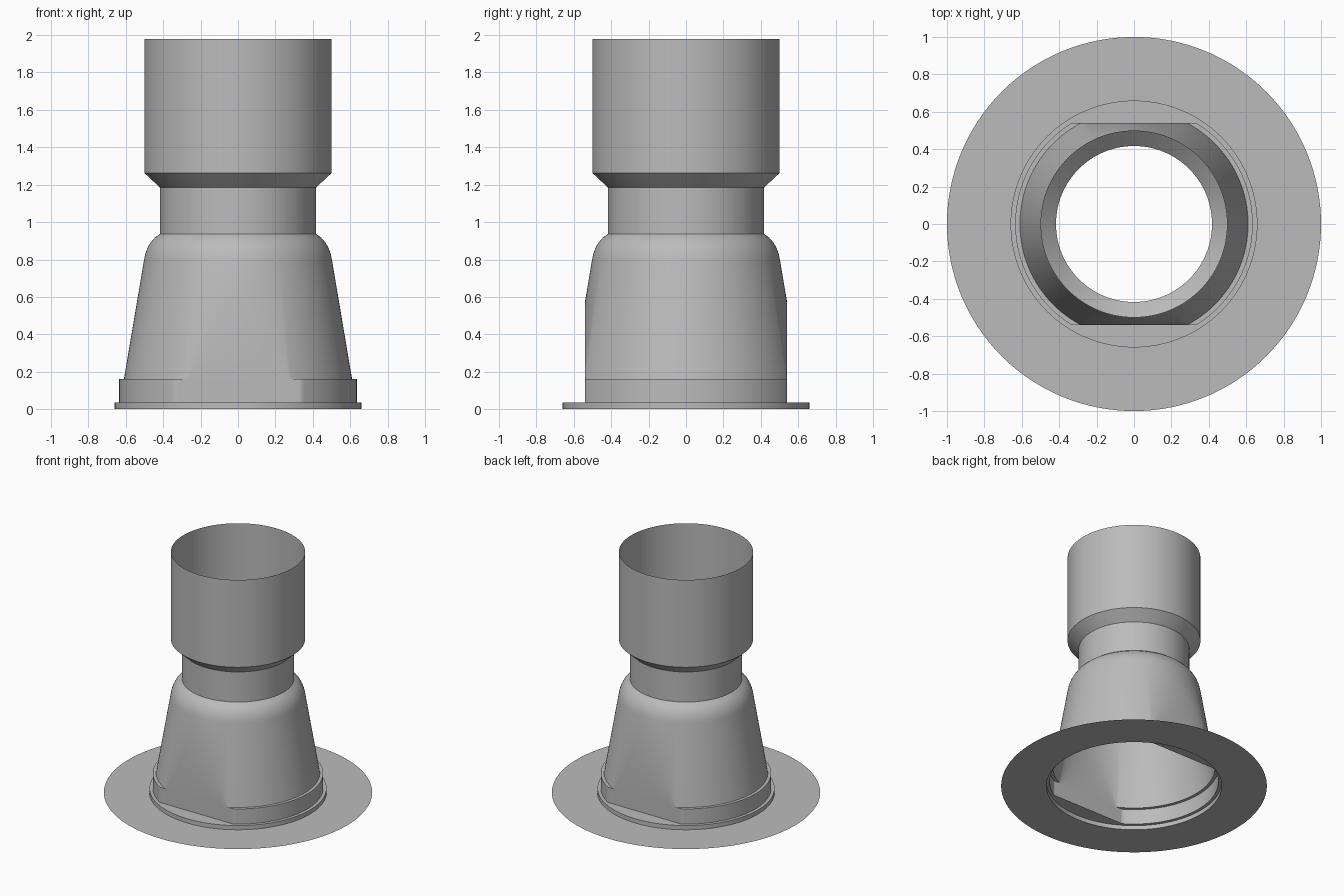
import bpy, bmesh, math

SEGMENTS = 128
FLAT_Y = 0.54      # distance of the two side flats from the axis
COLLAR_Z = 0.035   # flats begin here

cube = bpy.data.objects.get("Cube")
if cube:
    bpy.data.objects.remove(cube)

grey = bpy.data.materials.new("light grey")
grey.use_nodes = True
grey.diffuse_color = (0.5, 0.5, 0.5, 1)
grey.node_tree.nodes["Principled BSDF"].inputs["Base Color"].default_value = (0.5, 0.5, 0.5, 1)


def lathe(name, profile, flats=None):
    """Revolve (radius, z) points into a thin shell; flats(vert) picks points pressed onto the side planes."""
    bm = bmesh.new()
    rings = []
    for r, z in profile:
        angles = [2 * math.pi * i / SEGMENTS for i in range(SEGMENTS)]
        rings.append([bm.verts.new((r * math.cos(a), r * math.sin(a), z)) for a in angles])
    for low, high in zip(rings, rings[1:]):
        for i in range(SEGMENTS):
            j = (i + 1) % SEGMENTS
            bm.faces.new((low[i], low[j], high[j], high[i]))
    if flats:
        # Cut along both planes, then press the outer part flat
        for side in (-1, 1):
            bmesh.ops.bisect_plane(bm, geom=bm.verts[:] + bm.edges[:] + bm.faces[:],
                                   plane_co=(0, side * FLAT_Y, 0), plane_no=(0, side, 0))
        for v in bm.verts:
            if flats(v):
                v.co.y = max(-FLAT_Y, min(FLAT_Y, v.co.y))
        bm.normal_update()
        slivers = [f for f in bm.faces if f.calc_area() < 1e-7]
        bmesh.ops.delete(bm, geom=slivers, context="FACES")
    mesh = bpy.data.meshes.new(name)
    bm.to_mesh(mesh)
    bm.free()
    mesh.materials.append(grey)
    obj = bpy.data.objects.new(name, mesh)
    bpy.context.collection.objects.link(obj)
    bpy.ops.object.select_all(action="DESELECT")
    bpy.context.view_layer.objects.active = obj
    obj.select_set(True)
    bpy.ops.object.shade_smooth_by_angle(angle=math.radians(35))
    return obj


# Flat sheet on the ground
lathe("flange", [(1.0, 0), (0.66, 0)])

# Low round collar whose top closes in to the flattened body
lathe("collar", [(0.66, 0), (0.66, COLLAR_Z), (0.635, COLLAR_Z)],
      lambda v: v.co.xy.length < 0.65)

# Band, ledge, tapering cone and rounded shoulder
lathe("body", [(0.635, COLLAR_Z), (0.635, 0.16), (0.61, 0.16), (0.502, 0.80),
               (0.496, 0.83), (0.485, 0.86), (0.468, 0.89), (0.445, 0.917), (0.417, 0.937)],
      lambda v: True)

# Neck flaring to the wide open socket
lathe("neck_and_socket", [(0.417, 0.937), (0.417, 1.185), (0.5, 1.262), (0.5, 1.98)])
